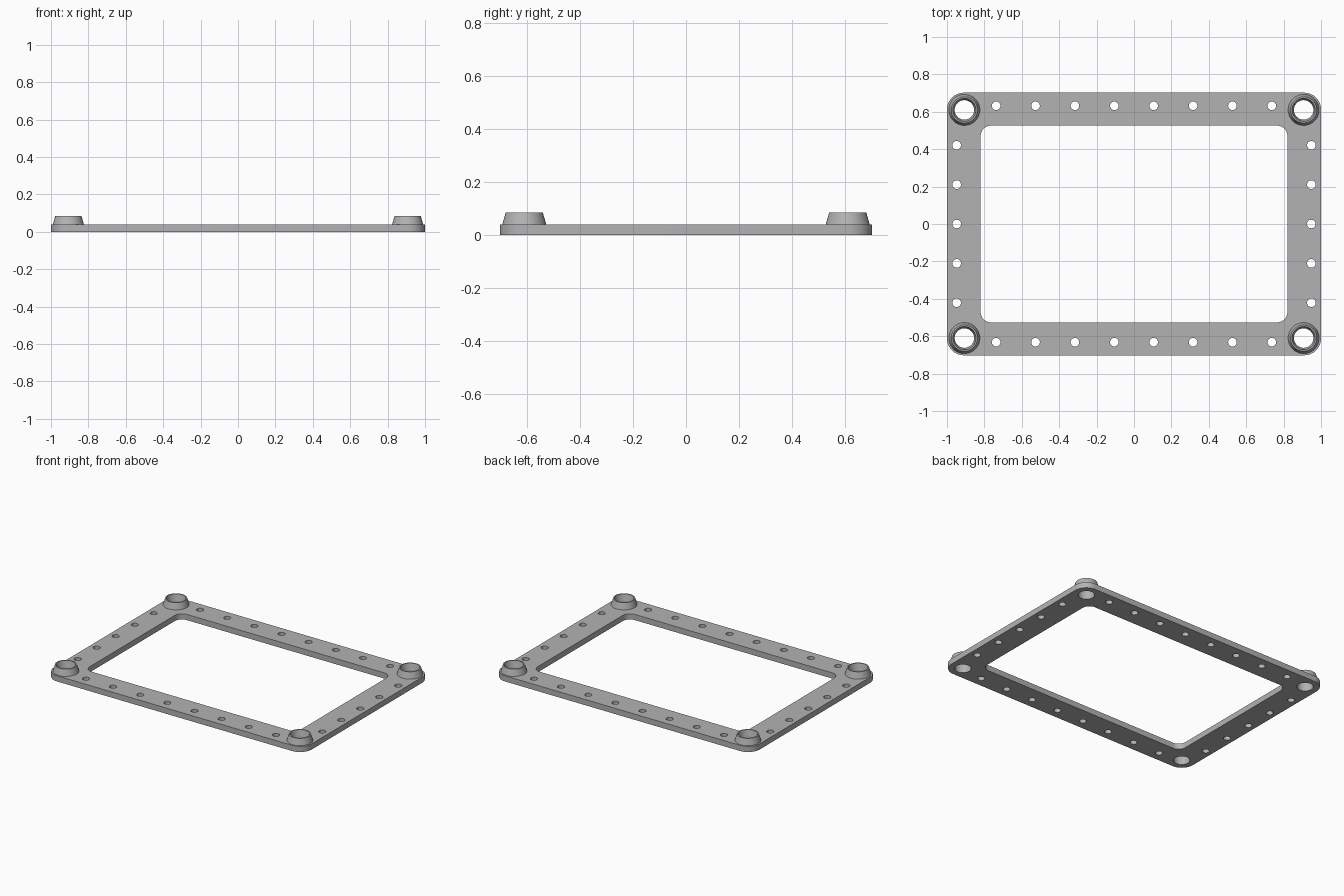
import bpy, bmesh, math

cube = bpy.data.objects.get("Cube")
if cube:
    bpy.data.objects.remove(cube, do_unlink=True)

PLATE_TOP, BOSS_TOP = 0.04, 0.085
CORNERS = [(sx * 0.907, sy * 0.61) for sx in (-1, 1) for sy in (-1, 1)]
BORE = 0.052

grey = bpy.data.materials.new("plain grey")
grey.use_nodes = True
colour = (0.45, 0.45, 0.45, 1)
grey.diffuse_color = colour
grey.node_tree.nodes["Principled BSDF"].inputs["Base Color"].default_value = colour


def circle(cx, cy, r, n):
    return [(cx + r * math.cos(2 * math.pi * i / n),
             cy + r * math.sin(2 * math.pi * i / n)) for i in range(n)]


def rounded_rect(hx, hy, r, steps=12):
    pts = []
    for k, (sx, sy) in enumerate([(1, 1), (-1, 1), (-1, -1), (1, -1)]):
        for i in range(steps + 1):
            a = math.pi / 2 * (k + i / steps)
            pts.append((sx * (hx - r) + r * math.cos(a),
                        sy * (hy - r) + r * math.sin(a)))
    return pts


def finish(obj):
    bpy.ops.object.select_all(action='DESELECT')
    obj.select_set(True)
    bpy.context.view_layer.objects.active = obj
    if obj.type == 'CURVE':
        bpy.ops.object.convert(target='MESH')
        obj = bpy.context.object
    bm = bmesh.new()
    bm.from_mesh(obj.data)
    bmesh.ops.remove_doubles(bm, verts=bm.verts, dist=0.0001)
    bmesh.ops.recalc_face_normals(bm, faces=bm.faces)
    bm.to_mesh(obj.data)
    bm.free()
    obj.data.materials.clear()
    obj.data.materials.append(grey)
    bpy.ops.object.shade_smooth_by_angle(angle=math.radians(30))


# Frame plate: rounded outline, opening, corner bores and rows of screw holes
loops = [rounded_rect(1.0, 0.702, 0.09), rounded_rect(0.82, 0.526, 0.055)]
loops += [circle(x, y, BORE, 48) for x, y in CORNERS]
for s in (-1, 1):
    loops += [circle((i - 3.5) * 0.2105, s * 0.632, 0.023, 24) for i in range(8)]
    loops += [circle(s * 0.948, i * 0.2105, 0.023, 24) for i in range(-2, 3)]

curve = bpy.data.curves.new("frame_plate", 'CURVE')
curve.dimensions = '2D'
curve.fill_mode = 'BOTH'
curve.extrude = PLATE_TOP / 2
for loop in loops:
    spline = curve.splines.new('POLY')
    spline.points.add(len(loop) - 1)
    for point, (x, y) in zip(spline.points, loop):
        point.co = (x, y, 0, 1)
    spline.use_cyclic_u = True
plate = bpy.data.objects.new("frame_plate", curve)
plate.location.z = PLATE_TOP / 2
bpy.context.collection.objects.link(plate)
finish(plate)

# Corner bosses: tapered rings around the bores
profile = [(0.083, PLATE_TOP), (0.070, BOSS_TOP), (0.062, BOSS_TOP), (BORE, PLATE_TOP)]
for x, y in CORNERS:
    name = ("back" if y > 0 else "front") + ("_left" if x > 0 else "_right") + "_boss"
    bm = bmesh.new()
    rings = [[bm.verts.new((px, py, z)) for px, py in circle(0, 0, r, 48)]
             for r, z in profile]
    # the last ring joins the first, closing the underside
    for a, b in zip(rings, rings[1:] + rings[:1]):
        for i in range(48):
            j = (i + 1) % 48
            bm.faces.new((a[i], a[j], b[j], b[i]))
    mesh = bpy.data.meshes.new(name)
    bm.to_mesh(mesh)
    bm.free()
    boss = bpy.data.objects.new(name, mesh)
    boss.location = (x, y, 0)
    bpy.context.collection.objects.link(boss)
    finish(boss)
